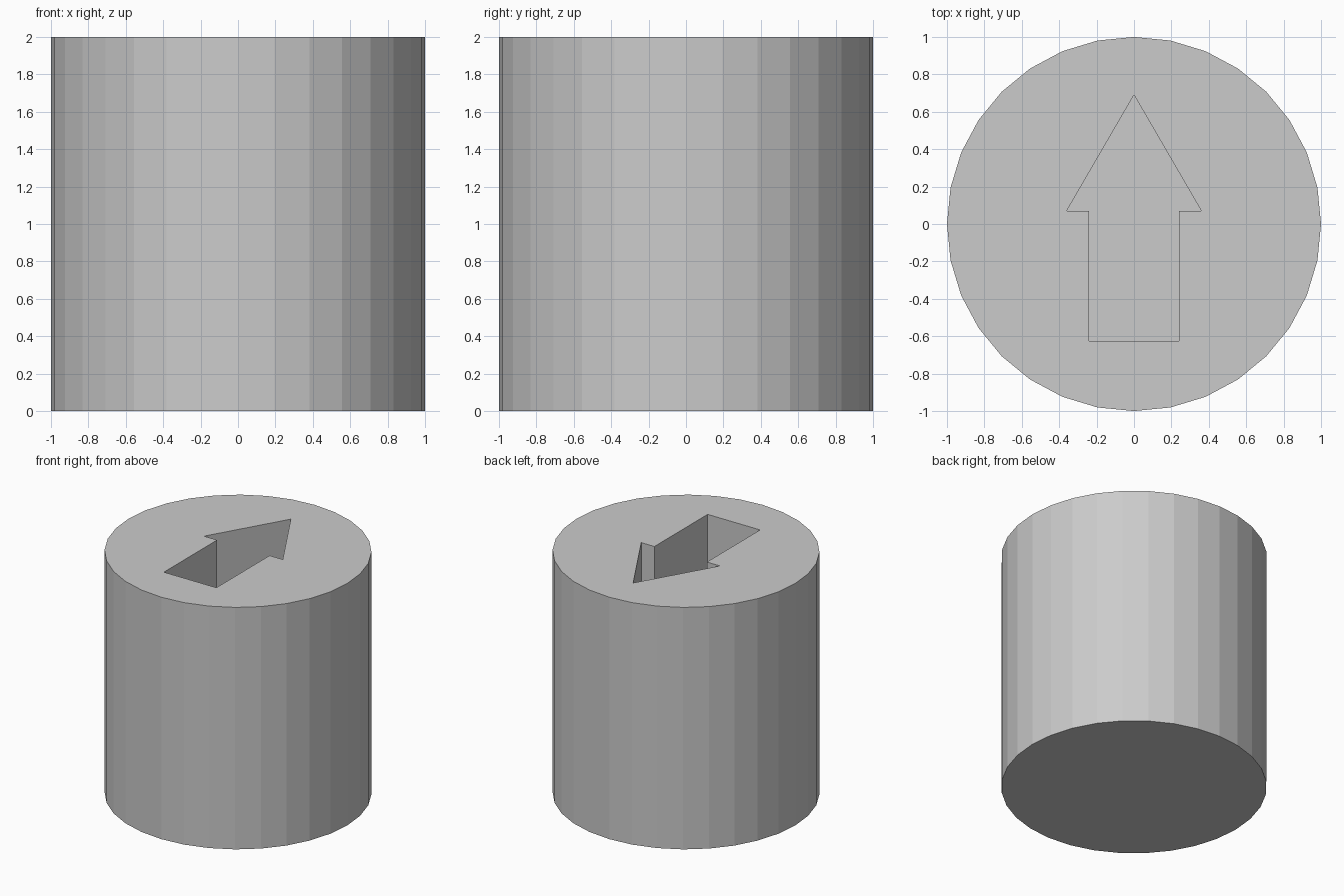
import bpy
import bmesh

if "Cube" in bpy.data.objects:
    bpy.data.objects.remove(bpy.data.objects["Cube"])

HEIGHT = 2.0
POCKET_DEPTH = 0.5

# Body: 32-sided flat-shaded cylinder standing on the ground
bpy.ops.mesh.primitive_cylinder_add(vertices=32, radius=1.0, depth=HEIGHT,
                                    location=(0, 0, HEIGHT / 2))
body = bpy.context.object
body.name = "cylinder_body"

# Arrow cutter: half outline mirrored in x, extruded through the top face
half = [(0.24, -0.625), (0.24, 0.07), (0.36, 0.07)]
outline = half + [(0, 0.69)] + [(-x, y) for x, y in reversed(half)]

bm = bmesh.new()
floor = bm.faces.new([bm.verts.new((x, y, HEIGHT - POCKET_DEPTH)) for x, y in outline])
extruded = bmesh.ops.extrude_face_region(bm, geom=[floor])["geom"]
bmesh.ops.translate(bm, vec=(0, 0, POCKET_DEPTH + 0.2),
                    verts=[v for v in extruded if isinstance(v, bmesh.types.BMVert)])
bmesh.ops.recalc_face_normals(bm, faces=bm.faces)
mesh = bpy.data.meshes.new("arrow_cutter")
bm.to_mesh(mesh)
bm.free()
cutter = bpy.data.objects.new("arrow_cutter", mesh)
bpy.context.collection.objects.link(cutter)
cutter.hide_render = True
cutter.display_type = 'WIRE'

# Arrow-shaped pocket in the top
pocket = body.modifiers.new("arrow_pocket", 'BOOLEAN')
pocket.operation = 'DIFFERENCE'
pocket.solver = 'EXACT'
pocket.object = cutter
